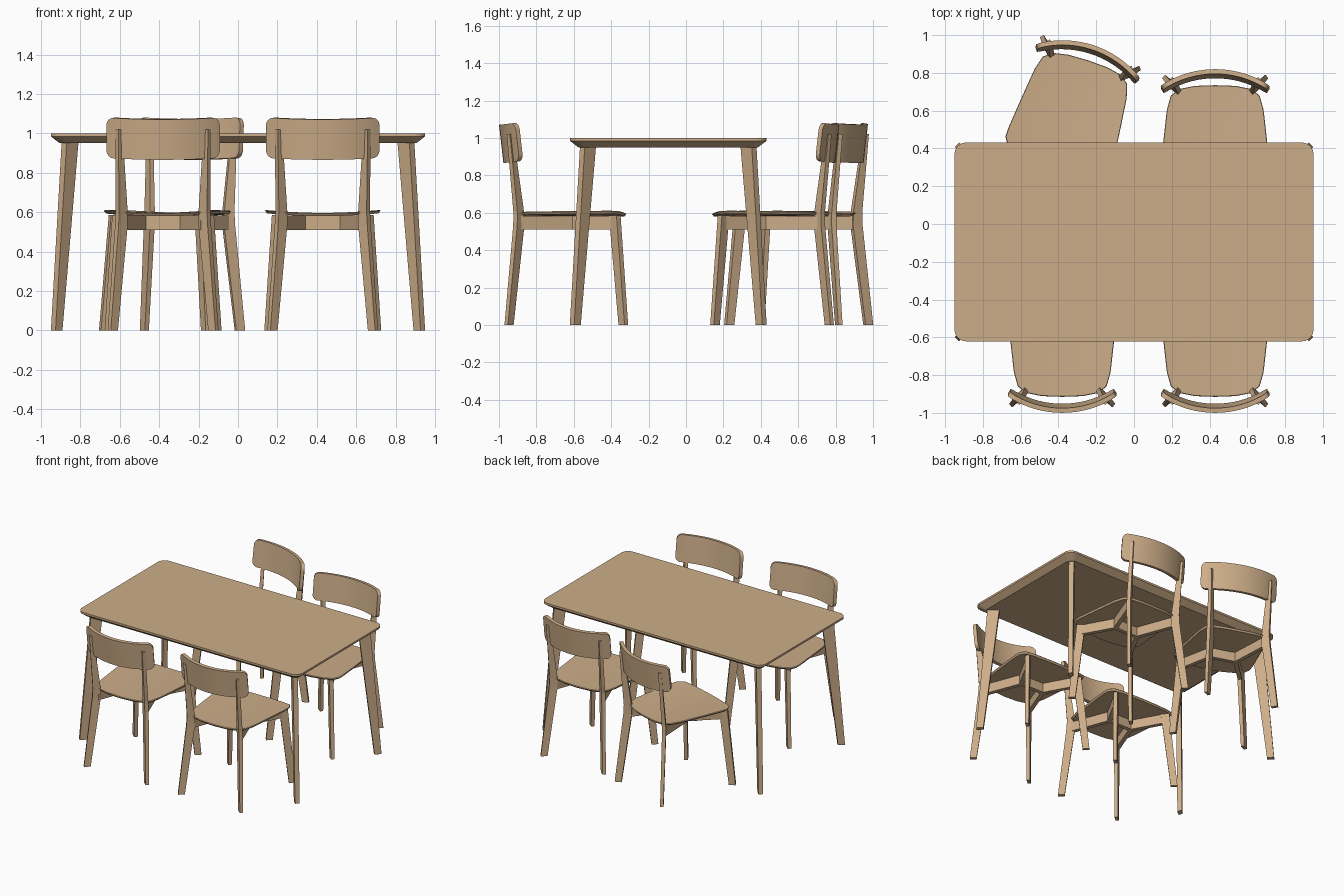
import bpy, bmesh, math
from mathutils import Matrix, Vector

if "Cube" in bpy.data.objects:
    bpy.data.objects.remove(bpy.data.objects["Cube"])

wood = bpy.data.materials.new("light_wood")
wood.diffuse_color = (0.61, 0.42, 0.25, 1)
wood.use_nodes = True
wood.node_tree.nodes["Principled BSDF"].inputs["Base Color"].default_value = wood.diffuse_color


def loft(name, rings, matrix=Matrix(), smooth=False):
    """Skin a row of equal-length closed rings and cap both ends."""
    bm = bmesh.new()
    rows = [[bm.verts.new(matrix @ Vector(p)) for p in r] for r in rings]
    for a, b in zip(rows, rows[1:]):
        n = len(a)
        for i in range(n):
            bm.faces.new((a[i], a[(i + 1) % n], b[(i + 1) % n], b[i]))
    bm.faces.new(rows[0])
    bm.faces.new(rows[-1])
    bmesh.ops.recalc_face_normals(bm, faces=bm.faces)
    me = bpy.data.meshes.new(name)
    bm.to_mesh(me)
    bm.free()
    me.materials.append(wood)
    ob = bpy.data.objects.new(name, me)
    bpy.context.collection.objects.link(ob)
    if smooth:
        bpy.ops.object.select_all(action='DESELECT')
        ob.select_set(True)
        bpy.context.view_layer.objects.active = ob
        bpy.ops.object.shade_smooth_by_angle(angle=math.radians(30))
    return ob


def section(x, y, z, length, width, ang):
    """Horizontal rectangle whose long side points along ang."""
    c, s = math.cos(ang), math.sin(ang)
    return [(x + u * length / 2 * c - v * width / 2 * s,
             y + u * length / 2 * s + v * width / 2 * c, z)
            for u, v in ((-1, -1), (1, -1), (1, 1), (-1, 1))]


def leg(name, stations, sx, sy, ang, matrix=Matrix()):
    loft(name, [section(sx * x, sy * y, z, l, w, ang * sx * sy)
                for x, y, z, l, w in stations], matrix)


def rounded_rect(hx, hy, r, z, cy, steps=6):
    pts = []
    for k, (sx, sy) in enumerate(((1, 1), (-1, 1), (-1, -1), (1, -1))):
        for i in range(steps + 1):
            a = (k + i / steps) * math.pi / 2
            pts.append((sx * (hx - r) + r * math.cos(a),
                        cy + sy * (hy - r) + r * math.sin(a), z))
    return pts


def rail(name, a, b, matrix, width=0.03, z0=0.51, z1=0.582):
    d = Vector((b[0] - a[0], b[1] - a[1]))
    m = ((a[0] + b[0]) / 2, (a[1] + b[1]) / 2)
    ang = math.atan2(d.y, d.x)
    loft(name, [section(*m, z, d.length, width, ang) for z in (z0, z1)], matrix)


# Table: top with undercut edge, four splayed legs turned to the corners
TY = -0.095
loft("table_top", [rounded_rect(0.905, 0.48, 0.04, 0.95, TY),
                   rounded_rect(0.95, 0.526, 0.06, 0.985, TY),
                   rounded_rect(0.95, 0.526, 0.06, 1.0, TY)])
table_leg = [(0.92, 0.497, 0, 0.05, 0.033), (0.852, 0.429, 0.955, 0.085, 0.036)]
for sx in (-1, 1):
    for sy in (-1, 1):
        leg("table_leg", table_leg, sx, sy, math.pi / 4, Matrix.Translation((0, TY, 0)))

# Right half of the seat outline, from the back to the front
half = [(0, -0.30), (0.11, -0.296), (0.19, -0.28), (0.235, -0.245), (0.256, -0.17),
        (0.275, 0.0), (0.292, 0.17), (0.292, 0.22), (0.265, 0.262), (0.20, 0.28),
        (0.10, 0.291), (0, 0.295)]
outline = half + [(-x, y) for x, y in half[-2:0:-1]]


def seat_ring(scale, z):
    return [(x * scale, y * scale, z + 0.015 * (x * scale / 0.29) ** 2)
            for x, y in outline]


def backrest_rings():
    """Upright arc with rounded corners, tilted back as a whole."""
    radius, thick, phi, h, r = 0.51, 0.025, 0.583, 0.103, 0.04
    span = radius * phi
    s_end = [span - r + r * math.sin(i * math.pi / 12) for i in range(7)]
    s_mid = [(span - r) * i / 8 for i in range(-7, 8)]
    tilt = (Matrix.Translation((0, -0.373, 0.968))
            @ Matrix.Rotation(math.radians(6.5), 4, 'X'))
    rings = []
    for s in [-v for v in reversed(s_end)] + s_mid + s_end:
        over = max(0, abs(s) - (span - r))
        hh = h - r + math.sqrt(max(0, r * r - over * over))
        a = s / radius
        ring = []
        for k, z in ((thick / 2, -hh), (thick / 2, hh), (-thick / 2, hh), (-thick / 2, -hh)):
            q = radius + k
            ring.append(tilt @ Vector((q * math.sin(a),
                                       radius + thick / 2 - q * math.cos(a), z)))
        rings.append(ring)
    return rings


rear_leg = [(0.255, -0.331, 0, 0.048, 0.024), (0.212, -0.279, 0.53, 0.06, 0.028),
            (0.210, -0.279, 0.60, 0.056, 0.028), (0.224, -0.326, 1.02, 0.028, 0.022)]
front_leg = [(0.270, 0.280, 0, 0.048, 0.026), (0.226, 0.234, 0.585, 0.06, 0.03)]


def chair(x, y, degrees):
    m = Matrix.Translation((x, y, 0)) @ Matrix.Rotation(math.radians(degrees), 4, 'Z')
    # Dished seat
    loft("seat", [seat_ring(s, 0.580) for s in (0.05, 0.35, 0.7, 0.97)]
         + [seat_ring(1, 0.592)]
         + [seat_ring(s, 0.596) for s in (0.99, 0.7, 0.35, 0.05)], m, True)
    loft("backrest", backrest_rings(), m, True)
    # Legs, and diagonal rails meeting a short cross rail under the seat
    rail("cross_rail", (-0.105, 0.01), (0.105, 0.01), m)
    for sx in (-1, 1):
        leg("rear_leg", rear_leg, sx, 1, -math.radians(40), m)
        leg("front_leg", front_leg, sx, 1, math.radians(42), m)
        rail("rear_rail", (sx * 0.205, -0.275), (sx * 0.095, 0.015), m)
        rail("front_rail", (sx * 0.22, 0.23), (sx * 0.095, 0.005), m)


chair(-0.38, -0.615, 0)
chair(0.43, -0.615, 0)
chair(0.43, 0.435, 180)
chair(-0.335, 0.581, 162)
